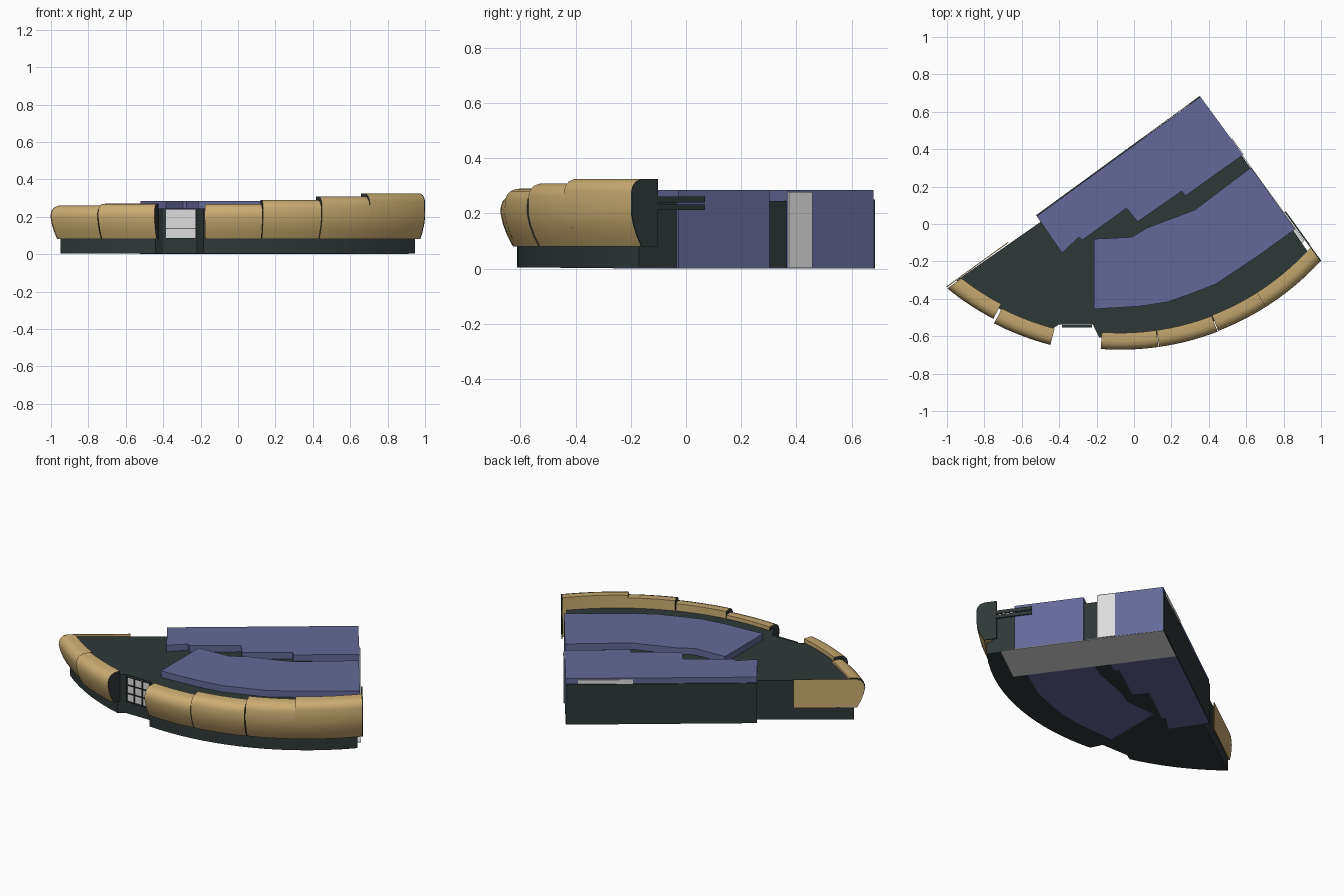
import bpy, bmesh, math
from mathutils import Vector

cube = bpy.data.objects.get("Cube")
if cube:
    bpy.data.objects.remove(cube, do_unlink=True)


def material(name, rgb):
    m = bpy.data.materials.new(name)
    m.use_nodes = True
    color = (*rgb, 1)
    m.diffuse_color = color
    bsdf = next(n for n in m.node_tree.nodes if n.type == 'BSDF_PRINCIPLED')
    bsdf.inputs["Base Color"].default_value = color
    bsdf.inputs["Roughness"].default_value = 0.8
    return m


GOLD = material("gold cladding", (0.60, 0.42, 0.17))
BLUE = material("slate blue", (0.127, 0.141, 0.31))
DARK = material("charcoal", (0.028, 0.039, 0.039))
GLASS = material("pale glass", (0.72, 0.72, 0.72))

ROOF = 0.245
BLOCK_TOP = 0.285
CENTRE = Vector((-0.074, 0.786))
RADIUS = 1.458
ALONG = Vector((0.81, 0.586))     # direction of the straight back wall
ACROSS = Vector((-0.586, 0.81))   # direction of the straight end wall


def finish(name, bm, mats):
    bmesh.ops.recalc_face_normals(bm, faces=bm.faces)
    mesh = bpy.data.meshes.new(name)
    bm.to_mesh(mesh)
    bm.free()
    for m in mats:
        mesh.materials.append(m)
    ob = bpy.data.objects.new(name, mesh)
    bpy.context.scene.collection.objects.link(ob)
    return ob


def loft(name, rings, mats, cap_mats=(0, 0)):
    """Skin closed rings of points and cap both ends."""
    bm = bmesh.new()
    vs = [[bm.verts.new(p) for p in ring] for ring in rings]
    n = len(vs[0])
    for a, b in zip(vs, vs[1:]):
        for i in range(n):
            j = (i + 1) % n
            bm.faces.new((a[i], a[j], b[j], b[i]))
    for ring, index in zip((vs[0], vs[-1]), cap_mats):
        bm.faces.new(ring).material_index = index
    return finish(name, bm, mats)


def prism(name, pts, z0, z1, mat):
    return loft(name, [[(p[0], p[1], z) for p in pts] for z in (z0, z1)], [mat])


def slab(name, a, b, z0, z1, offset, mat):
    """Thin upright plate standing on the plan line a-b."""
    a, b, o = Vector(a), Vector(b), Vector(offset)
    return prism(name, [a, b, b + o, a + o], z0, z1, mat)


def on_arc(x, r):
    return Vector((x, CENTRE.y - math.sqrt(r * r - (x - CENTRE.x) ** 2)))


def arc(x0, x1, r, n):
    return [on_arc(x0 + (x1 - x0) * i / n, r) for i in range(n + 1)]


# Main body with a recess for the entrance
body = arc(-0.95, -0.44, RADIUS - 0.06, 8)
body += [(-0.40, -0.537), (-0.22, -0.537)]
body += arc(-0.185, 0.945, RADIUS - 0.06, 16)
body += [(0.578, 0.362), (0.30, 0.56), (-0.49, 0.018)]
prism("main_body", body, 0.004, ROOF, DARK)

# Raised blocks
back_block = [(0.355, 0.68), (-0.52, 0.042), (-0.385, -0.155), (-0.295, -0.07),
              (-0.275, -0.085), (-0.04, 0.085), (0.02, 0.012), (0.255, 0.176),
              (0.275, 0.15), (0.582, 0.37)]
prism("back_block", back_block, 0.002, BLOCK_TOP, BLUE)
front_block = [(-0.215, -0.08), (-0.01, -0.07), (0.07, -0.02), (0.325, 0.075),
               (0.625, 0.302), (0.862, -0.027), (0.65, -0.18), (0.44, -0.32),
               (0.30, -0.375), (0.18, -0.417), (0.03, -0.44), (-0.215, -0.455)]
prism("front_block", front_block, 0.002, BLOCK_TOP, BLUE)

# Back wall plate, high window, end window and floor strip
corner = Vector((0.355, 0.68))
slab("back_wall", (-0.52, 0.042), corner, 0, 0.25, ACROSS * 0.006, DARK)
slab("high_window", corner - ALONG * 0.07, corner - ALONG * 0.38,
     0.252, 0.278, ACROSS * 0.005, GLASS)
slab("end_window", (0.582, 0.37), Vector((0.582, 0.37)) + ACROSS * 0.105,
     0.002, 0.278, ALONG * 0.005, GLASS)
slab("floor_strip", corner, corner - ACROSS * 0.95, 0, 0.003, ALONG * -0.3, GLASS)


# Bulging cladding profile: distance inward from the arc, and height
def profile(top):
    return [(0.045, 0.08), (0.024, 0.12), (0.009, 0.16), (0, 0.20),
            (0.001, top - 0.045), (0.008, top - 0.024), (0.022, top - 0.009),
            (0.045, top - 0.001), (0.09, top)]


def cladding(name, x0, x1, top, radius, start=None, end=None):
    pts = arc(x0, x1, radius, 8)
    rings = []
    for i, p in enumerate(pts):
        inward = (CENTRE - p).normalized()
        if i == 0 and start:
            inward = start
        if i == len(pts) - 1 and end:
            inward = end
        ring = [(*(p + inward * d), z) for d, z in profile(top)]
        ring.append((*(p + inward * 0.09), 0.08))
        rings.append(ring)
    ob = loft(name, rings, [GOLD, DARK], (1, 1))
    bpy.ops.object.select_all(action='DESELECT')
    ob.select_set(True)
    bpy.context.view_layer.objects.active = ob
    bpy.ops.object.shade_smooth_by_angle(angle=math.radians(40))


cladding("cladding_right_end", -0.998, -0.752, 0.26, 1.460, start=ALONG)
cladding("cladding_right_entrance", -0.748, -0.447, 0.27, 1.480)
cladding("cladding_left_entrance", -0.178, 0.131, 0.268, 1.458)
cladding("cladding_left_middle", 0.134, 0.447, 0.29, 1.458)
cladding("cladding_left_outer", 0.45, 0.735, 0.309, 1.455)
cladding("cladding_left_end", 0.705, 0.996, 0.325, 1.455, end=ACROSS)


# Flat end plates that follow the cladding profile
def end_plate(name, origin, inward, depth, top, thick, mat):
    outline = profile(top)[:-1] + [(depth, top), (depth, 0.08)]
    rings = [[(*(Vector(origin) + inward * d + thick * k), z) for d, z in outline]
             for k in (0, 1)]
    loft(name, rings, [mat])


end_plate("right_end_plate", (-1.0, -0.338), ALONG, 0.405, 0.257, ACROSS * 0.005, GOLD)
tip = on_arc(0.996, 1.455)
end_plate("left_end_plate", tip, ACROSS, 0.118, 0.325, ALONG * 0.006, DARK)

# Pair of rails reaching back from the left end plate
for i, z in enumerate((0.212, 0.24)):
    slab(f"end_rail_{i + 1}", tip + ACROSS * 0.11, tip + ACROSS * 0.325,
         z, z + 0.021, ALONG * 0.008, DARK)

# Entrance glazing with thin fins
slab("entrance_glass", (-0.385, -0.537), (-0.225, -0.537), 0.085, 0.24, (0, -0.006), GLASS)
for i in range(4):
    x = -0.385 + 0.16 * i / 3
    slab(f"entrance_fin_{i + 1}", (x - 0.001, -0.54), (x + 0.001, -0.54),
         0.085, 0.24, (0, -0.014), DARK)
    z = 0.085 + 0.155 * i / 3
    slab(f"entrance_ledge_{i + 1}", (-0.385, -0.54), (-0.225, -0.54),
         z - 0.001, z + 0.001, (0, -0.014), DARK)
